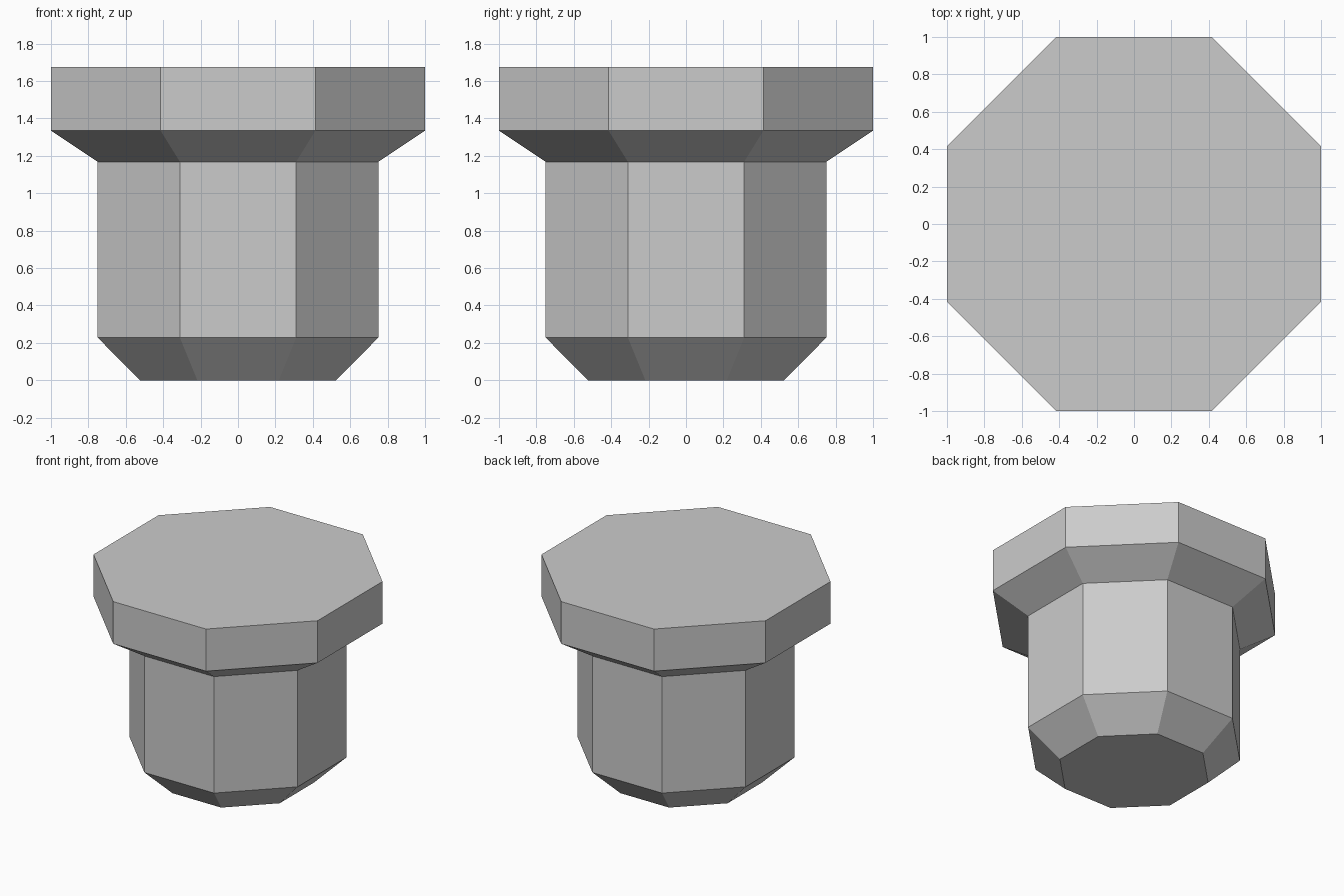
import bpy
import bmesh
from math import cos, sin, pi

SIDES = 8

cube = bpy.data.objects.get("Cube")
if cube:
    bpy.data.objects.remove(cube, do_unlink=True)

# Plain grey material
grey = bpy.data.materials.new("plain_grey")
grey.use_nodes = True
colour = (0.6, 0.6, 0.6, 1.0)
grey.diffuse_color = colour
grey.node_tree.nodes["Principled BSDF"].inputs["Base Color"].default_value = colour


def octagon_solid(name, profile):
    """Stack octagonal rings given as (flat-side distance, height), capped at both ends."""
    bm = bmesh.new()
    rings = []
    for apothem, z in profile:
        r = apothem / cos(pi / SIDES)
        angles = [(i + 0.5) * 2 * pi / SIDES for i in range(SIDES)]
        rings.append([bm.verts.new((r * cos(a), r * sin(a), z)) for a in angles])
    for low, high in zip(rings, rings[1:]):
        for i in range(SIDES):
            j = (i + 1) % SIDES
            bm.faces.new((low[i], low[j], high[j], high[i]))
    bm.faces.new(rings[0][::-1])
    bm.faces.new(rings[-1])
    mesh = bpy.data.meshes.new(name)
    bm.to_mesh(mesh)
    bm.free()
    mesh.materials.append(grey)
    obj = bpy.data.objects.new(name, mesh)
    bpy.context.collection.objects.link(obj)
    return obj


# Chamfered foot, straight shank, flared collar and wide flat head
octagon_solid("octagonal_plug", [
    (0.525, 0.0),
    (0.75, 0.228),
    (0.75, 1.168),
    (1.0, 1.335),
    (1.0, 1.675),
])
